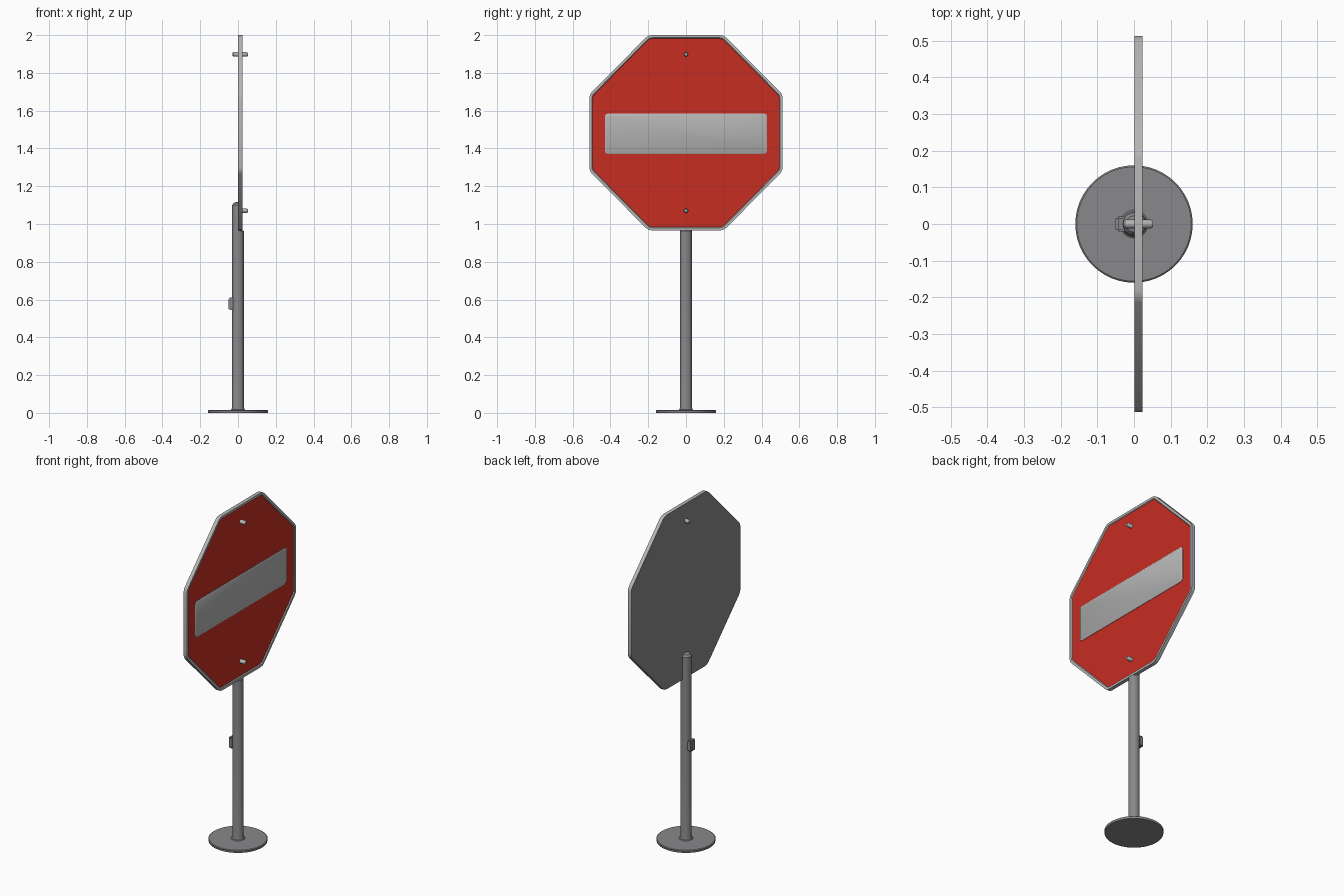
import bpy, bmesh, math
from mathutils import Vector, Matrix

cube = bpy.data.objects.get("Cube")
if cube:
    bpy.data.objects.remove(cube, do_unlink=True)


def material(name, r, g, b):
    m = bpy.data.materials.new(name)
    m.use_nodes = True
    m.diffuse_color = (r, g, b, 1)
    bsdf = next(n for n in m.node_tree.nodes if n.type == 'BSDF_PRINCIPLED')
    bsdf.inputs["Base Color"].default_value = (r, g, b, 1)
    return m


RED = material("sign red", 0.57, 0.026, 0.016)
LIGHT = material("light grey", 0.47, 0.47, 0.47)
STEEL = material("steel grey", 0.25, 0.25, 0.26)


def finish(name, bm, *mats):
    bmesh.ops.recalc_face_normals(bm, faces=bm.faces)
    mesh = bpy.data.meshes.new(name)
    bm.to_mesh(mesh)
    bm.free()
    for m in mats:
        mesh.materials.append(m)
    obj = bpy.data.objects.new(name, mesh)
    bpy.context.collection.objects.link(obj)
    bpy.ops.object.select_all(action='DESELECT')
    bpy.context.view_layer.objects.active = obj
    obj.select_set(True)
    bpy.ops.object.shade_smooth_by_angle(angle=math.radians(35))
    return obj


def lathe(name, rings, mat, sides=24, place=Matrix()):
    """Loft circles of (height, radius, largest x) along z."""
    bm = bmesh.new()
    loops = []
    for z, r, limit in rings:
        angles = [2 * math.pi * i / sides for i in range(sides)]
        loops.append([bm.verts.new((min(r * math.cos(a), limit), r * math.sin(a), z))
                      for a in angles])
    for low, high in zip(loops, loops[1:]):
        for i in range(sides):
            j = (i + 1) % sides
            bm.faces.new((low[i], low[j], high[j], high[i]))
    bm.faces.new(loops[0])
    bm.faces.new(loops[-1])
    bm.transform(place)
    return finish(name, bm, mat)


def plate(bm, outline, x0, x1):
    """Extrude a (y, z) outline from x0 to x1 and return the front face."""
    back = bm.faces.new([bm.verts.new((x0, y, z)) for y, z in outline])
    geom = bmesh.ops.extrude_face_region(bm, geom=[back], use_keep_orig=True)["geom"]
    bmesh.ops.translate(bm, verts=[v for v in geom if isinstance(v, bmesh.types.BMVert)],
                        vec=(x1 - x0, 0, 0))
    bmesh.ops.recalc_face_normals(bm, faces=bm.faces)
    bm.faces.ensure_lookup_table()
    return max(bm.faces, key=lambda f: f.calc_center_median().x)


def rounded(points, cut):
    """Replace every corner by a three-point curve."""
    result = []
    for i, p in enumerate(points):
        p = Vector(p)
        a = p + (Vector(points[i - 1]) - p).normalized() * cut
        b = p + (Vector(points[(i + 1) % len(points)]) - p).normalized() * cut
        result += [a, (a + b + 2 * p) / 4, b]
    return result


# Octagonal sign panel: grey back, light rim, recessed red front
half, flat, mid = 0.512, 0.2, 1.483
corners = [(flat, half), (half, flat), (half, -flat), (flat, -half),
           (-flat, -half), (-half, -flat), (-half, flat), (-flat, half)]
octagon = rounded([(y, mid + z * 0.517 / half) for y, z in corners], 0.02)
bm = bmesh.new()
front = plate(bm, octagon, 0.001, 0.023)
bmesh.ops.inset_region(bm, faces=[front], thickness=0.014)
bmesh.ops.inset_region(bm, faces=[front], thickness=0.004, depth=-0.005)
for f in bm.faces:
    f.material_index = 1
front.material_index = 0
min(bm.faces, key=lambda f: f.calc_center_median().x).material_index = 2
finish("sign_panel", bm, RED, LIGHT, STEEL)

# Pale horizontal bar with softened edges
bar = rounded([(0.43, 1.585), (0.43, 1.37), (-0.43, 1.37), (-0.43, 1.585)], 0.018)
bm = bmesh.new()
front = plate(bm, bar, 0.015, 0.02)
bmesh.ops.inset_region(bm, faces=[front], thickness=0.005, depth=0.003)
finish("sign_bar", bm, LIGHT)

# Round foot and the post, whose top is flattened against the panel's back
lathe("base_disc", [(0, 0.158, 1), (0.012, 0.16, 1), (0.015, 0.156, 1)], STEEL, 48)
lathe("post", [(0.01, 0.045, 1), (0.018, 0.034, 1), (0.035, 0.031, 1), (0.964, 0.031, 1),
               (0.966, 0.031, 0.006), (1.1, 0.031, 0.006), (1.112, 0.022, 0.006),
               (1.116, 0.008, 0.006)], STEEL)

# Bolts through the panel
for name, z, start in (("upper_bolt", 1.898, -0.028), ("lower_bolt", 1.07, -0.01)):
    place = Matrix.Translation((0, 0, z)) @ Matrix.Rotation(math.pi / 2, 4, 'Y')
    lathe(name, [(start, 0.009, 1), (start + 0.004, 0.012, 1), (0.046, 0.012, 1),
                 (0.052, 0.008, 1)], LIGHT, 12, place)

# Small clamp block on the rear of the post
bm = bmesh.new()
bmesh.ops.create_cube(bm, size=1)
bmesh.ops.scale(bm, verts=bm.verts, vec=(0.03, 0.042, 0.066))
bmesh.ops.translate(bm, verts=bm.verts, vec=(-0.035, 0, 0.577))
bmesh.ops.bevel(bm, geom=bm.edges[:], offset=0.006, segments=2, affect='EDGES')
finish("clamp_block", bm, STEEL)
